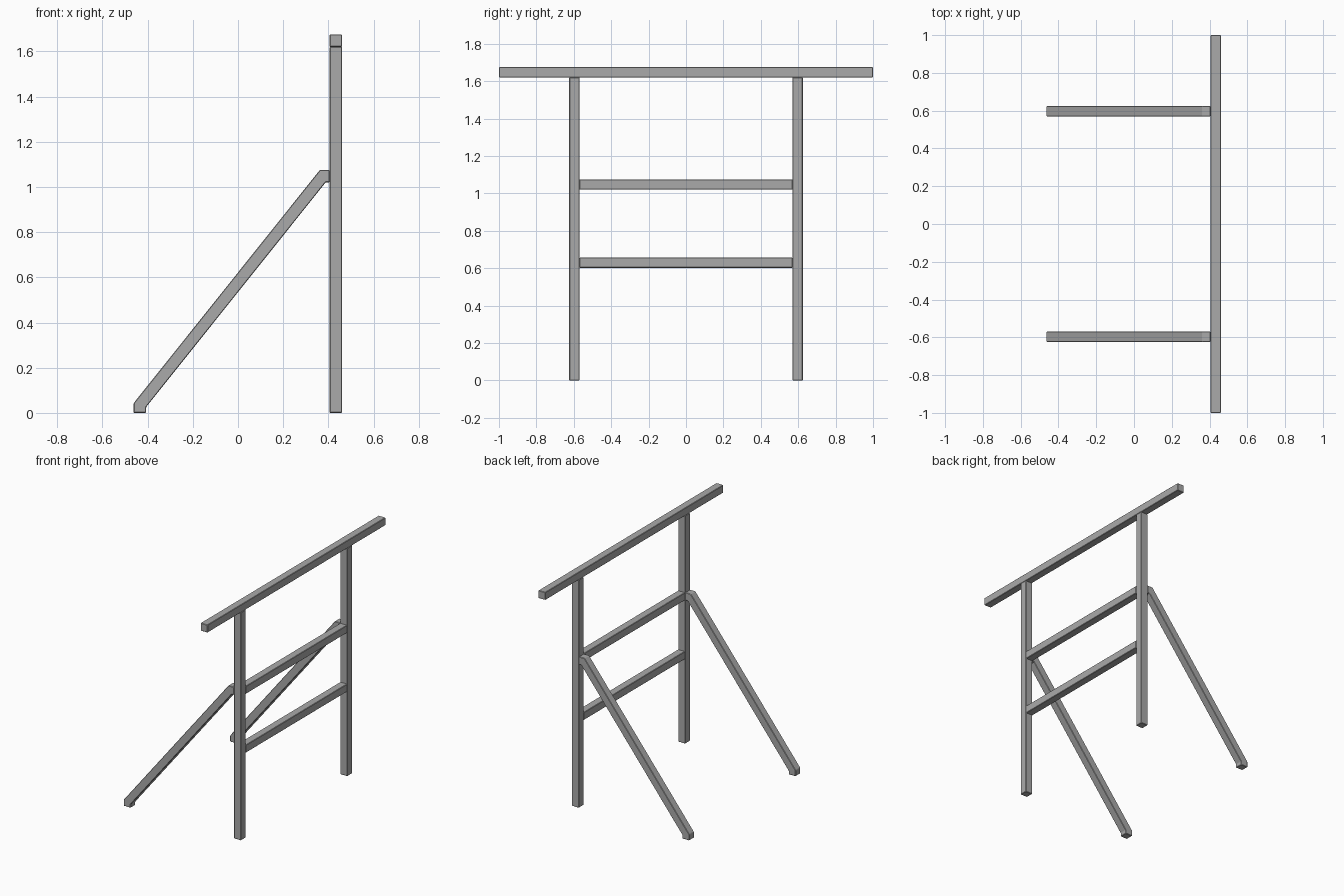
import bpy
import bmesh

cube = bpy.data.objects.get("Cube")
if cube:
    bpy.data.objects.remove(cube, do_unlink=True)

# Single grey finish
grey = bpy.data.materials.new("plain_grey")
grey.use_nodes = True
colour = (0.4, 0.4, 0.4, 1)
grey.diffuse_color = colour
grey.node_tree.nodes["Principled BSDF"].inputs["Base Color"].default_value = colour

T = 0.055        # bar thickness
FRAME_X = 0.433  # centre of the upright frame
POST_Y = 0.597   # centre of each post
TOP = 1.675      # top of the beam


def prism(name, profile, y, depth):
    """Extrude an x-z profile along y, centred on y, with lightly eased edges."""
    bm = bmesh.new()
    face = bm.faces.new([bm.verts.new((x, y - depth / 2, z)) for x, z in profile])
    new = bmesh.ops.extrude_face_region(bm, geom=[face])["geom"]
    bmesh.ops.translate(bm, vec=(0, depth, 0),
                        verts=[v for v in new if isinstance(v, bmesh.types.BMVert)])
    bmesh.ops.recalc_face_normals(bm, faces=bm.faces)
    mesh = bpy.data.meshes.new(name)
    bm.to_mesh(mesh)
    bm.free()
    mesh.materials.append(grey)
    obj = bpy.data.objects.new(name, mesh)
    bpy.context.collection.objects.link(obj)
    bevel = obj.modifiers.new("eased_edges", "BEVEL")
    bevel.width = 0.003
    bevel.segments = 1
    return obj


def bar(name, y, depth, bottom, top):
    """Square-section bar standing in the frame plane."""
    x0, x1 = FRAME_X - T / 2, FRAME_X + T / 2
    return prism(name, [(x0, bottom), (x1, bottom), (x1, top), (x0, top)], y, depth)


# Top beam and cross rails
bar("top_beam", 0, 2, TOP - T, TOP)
span = 2 * POST_Y - T
bar("upper_rail", 0, span, 1.02, 1.02 + T)
bar("lower_rail", 0, span, 0.602, 0.602 + T)

# Posts and bent diagonal braces
brace = [(0.405, 1.075), (0.362, 1.075), (-0.462, 0.043), (-0.462, 0),
         (-0.407, 0), (-0.407, 0.025), (0.388, 1.02), (0.405, 1.02)]
for side, y in (("front", -POST_Y), ("back", POST_Y)):
    bar(side + "_post", y, T, 0, TOP - T)
    prism(side + "_brace", brace, y, T)
